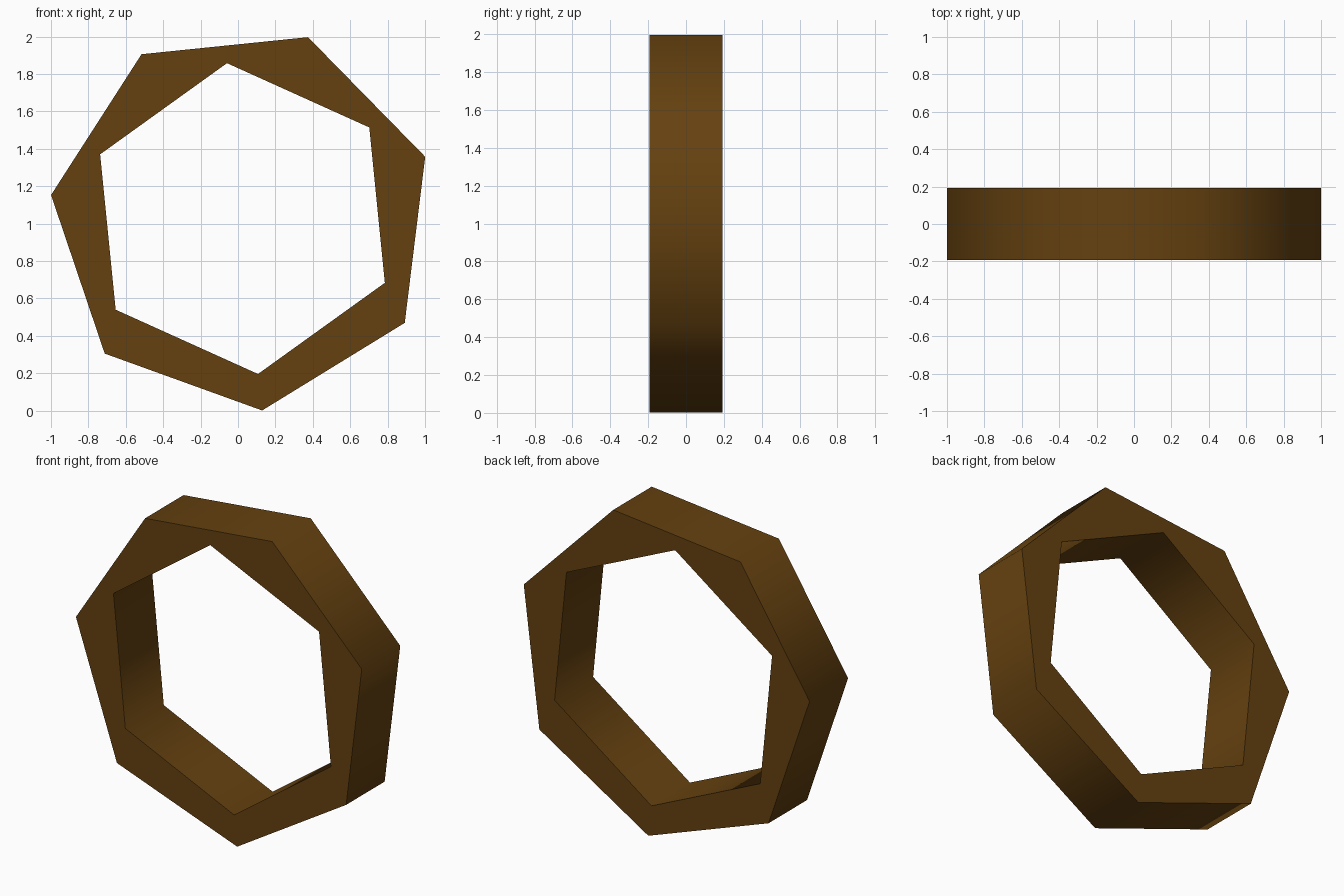
import bpy, bmesh
from math import radians, cos, sin

if "Cube" in bpy.data.objects:
    bpy.data.objects.remove(bpy.data.objects["Cube"])

CX, CZ = 0.024, 1.027
HALF_DEPTH = 0.1925


def polygon_loop(bm, sides, radius, start_deg):
    """Closed loop of edges in the front plane."""
    verts = []
    for i in range(sides):
        a = radians(start_deg + 360 * i / sides)
        verts.append(bm.verts.new((CX + radius * cos(a), -HALF_DEPTH, CZ + radius * sin(a))))
    return [bm.edges.new((verts[i], verts[(i + 1) % sides])) for i in range(sides)]


bm = bmesh.new()
# Front face: seven-sided outline with a six-sided hole
edges = polygon_loop(bm, 7, 1.0313, 18.7)
edges += polygon_loop(bm, 6, 0.835, 35.7)
bmesh.ops.triangle_fill(bm, edges=edges, use_beauty=True, use_dissolve=False)

# Extrude to the back face
result = bmesh.ops.extrude_face_region(bm, geom=bm.faces[:], use_keep_orig=True)
back = [g for g in result["geom"] if isinstance(g, bmesh.types.BMVert)]
bmesh.ops.translate(bm, vec=(0, 2 * HALF_DEPTH, 0), verts=back)
bmesh.ops.recalc_face_normals(bm, faces=bm.faces[:])

mesh = bpy.data.meshes.new("ring")
bm.to_mesh(mesh)
bm.free()
ring = bpy.data.objects.new("ring", mesh)
bpy.context.collection.objects.link(ring)

# Brown material
mat = bpy.data.materials.new("brown")
mat.diffuse_color = (0.13, 0.053, 0.005, 1)
mat.use_nodes = True
mat.node_tree.nodes["Principled BSDF"].inputs["Base Color"].default_value = mat.diffuse_color
mesh.materials.append(mat)

# Smooth walls, sharp rims
bpy.context.view_layer.objects.active = ring
ring.select_set(True)
bpy.ops.object.shade_smooth_by_angle(angle=radians(70))
